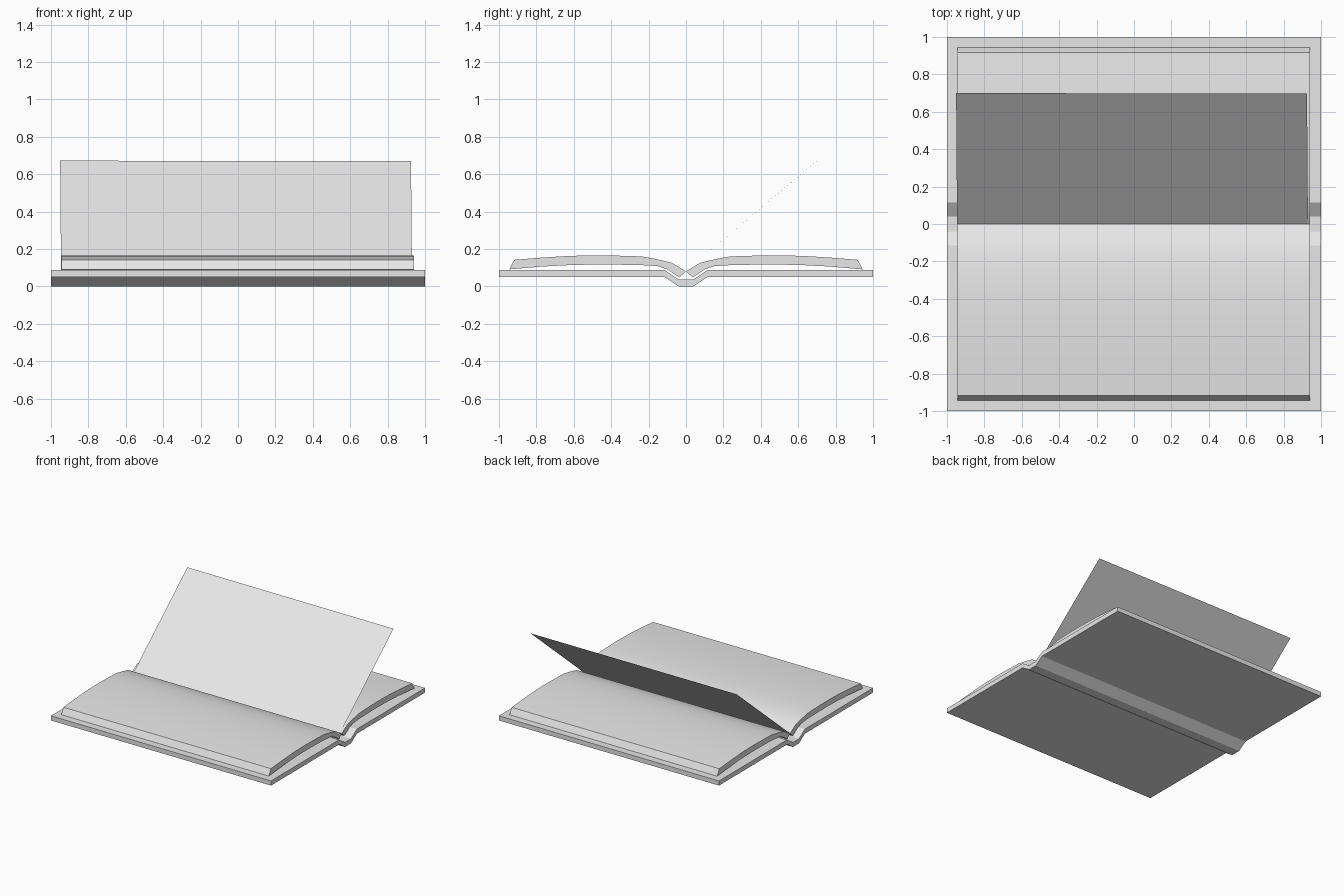
import bpy, bmesh, math

if "Cube" in bpy.data.objects:
    bpy.data.objects.remove(bpy.data.objects["Cube"])

grey = bpy.data.materials.new("light grey")
grey.diffuse_color = (0.8, 0.8, 0.8, 1)
grey.use_nodes = True
grey.node_tree.nodes["Principled BSDF"].inputs["Base Color"].default_value = grey.diffuse_color


def finish(name, bm, smooth=False):
    bmesh.ops.recalc_face_normals(bm, faces=bm.faces)
    mesh = bpy.data.meshes.new(name)
    bm.to_mesh(mesh)
    bm.free()
    mesh.materials.append(grey)
    ob = bpy.data.objects.new(name, mesh)
    bpy.context.collection.objects.link(ob)
    if smooth:
        bpy.ops.object.select_all(action='DESELECT')
        ob.select_set(True)
        bpy.context.view_layer.objects.active = ob
        bpy.ops.object.shade_smooth_by_angle(angle=math.radians(28))
    return ob


def extrude_profile(name, top, bottom, x0, x1, side=1, smooth=False):
    """Extrude a strip between paired top and bottom (y, z) points along x."""
    bm = bmesh.new()
    rows = [[[bm.verts.new((x, side * y, z)) for y, z in line]
             for line in (top, bottom)] for x in (x0, x1)]
    (ta, ba), (tb, bb) = rows
    for i in range(len(top) - 1):
        j = i + 1
        bm.faces.new((ta[i], ta[j], tb[j], tb[i]))
        bm.faces.new((ba[i], ba[j], bb[j], bb[i]))
        bm.faces.new((ta[i], ta[j], ba[j], ba[i]))
        bm.faces.new((tb[i], tb[j], bb[j], bb[i]))
    for i in (0, -1):
        bm.faces.new((ta[i], tb[i], bb[i], ba[i]))
    return finish(name, bm, smooth)


# Cover: two boards joined by a sunken spine
half = [(0.04, 0.0), (0.115, 0.05), (1.0, 0.05)]
base = [(-y, z) for y, z in reversed(half)] + half
extrude_profile("cover", [(y, z + 0.038) for y, z in base], base, -1, 1)

# Page blocks: arched strips with a hollow under each
page_top = [(0, 0.08), (0.075, 0.126), (0.15, 0.144), (0.235, 0.16),
            (0.36, 0.164), (0.48, 0.166), (0.62, 0.163), (0.77, 0.154),
            (0.918, 0.142)]
page_under = [(0.036, 0.048), (0.1, 0.091), (0.15, 0.108), (0.245, 0.114),
              (0.36, 0.116), (0.48, 0.117), (0.62, 0.114), (0.77, 0.106),
              (0.945, 0.091)]
for name, side in (("front_pages", -1), ("back_pages", 1)):
    extrude_profile(name, page_top, page_under, -0.945, 0.942, side, True)

# Single lifted page
bm = bmesh.new()
bm.faces.new([bm.verts.new(p) for p in (
    (-0.946, 0.0, 0.082), (0.93, 0.0, 0.082),
    (0.925, 0.697, 0.67), (-0.951, 0.7, 0.672))])
finish("lifted_page", bm)
